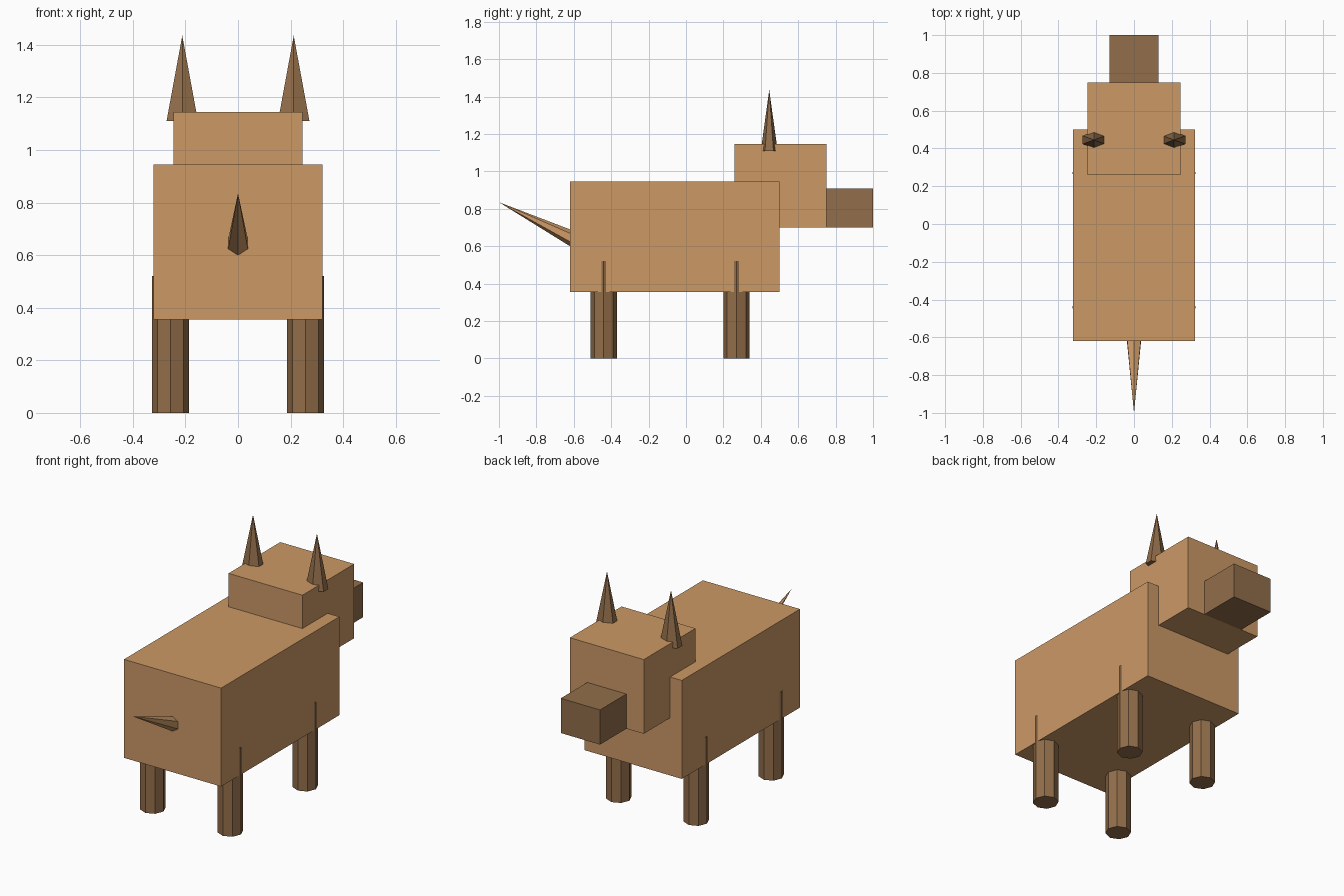
import bpy
from mathutils import Vector

if "Cube" in bpy.data.objects:
    bpy.data.objects.remove(bpy.data.objects["Cube"])


def material(name, rgb):
    m = bpy.data.materials.new(name)
    m.diffuse_color = (*rgb, 1)
    m.use_nodes = True
    m.node_tree.nodes["Principled BSDF"].inputs["Base Color"].default_value = m.diffuse_color
    return m


TAN = material("tan", (0.604, 0.319, 0.133))
BROWN = material("brown", (0.287, 0.156, 0.069))


def finish(name, mat, scale=(1, 1, 1)):
    o = bpy.context.object
    o.name = name
    o.scale = scale
    o.data.materials.append(mat)
    bpy.ops.object.transform_apply(location=False, rotation=False, scale=True)
    return o


def box(name, mat, lo, hi):
    lo, hi = Vector(lo), Vector(hi)
    bpy.ops.mesh.primitive_cube_add(size=1, location=(lo + hi) / 2)
    return finish(name, mat, hi - lo)


def spike(name, mat, base, tip, rx, ry):
    """Six-sided cone from base to tip, tilted only in the yz plane."""
    base, tip = Vector(base), Vector(tip)
    axis = tip - base
    bpy.ops.mesh.primitive_cone_add(vertices=6, radius1=1, radius2=0,
                                    depth=axis.length, location=(base + tip) / 2)
    o = finish(name, mat, (rx, ry, 1))
    o.rotation_euler = Vector((0, 0, 1)).rotation_difference(axis).to_euler()
    return o


# Body, head and snout
box("body", TAN, (-0.322, -0.62, 0.355), (0.322, 0.5, 0.945))
box("head", TAN, (-0.245, 0.26, 0.70), (0.245, 0.75, 1.145))
box("snout", BROWN, (-0.13, 0.75, 0.70), (0.13, 1.0, 0.908))

# Tail, with its base hidden inside the body
spike("tail", TAN, (0, -0.55, 0.612), (0, -1.0, 0.835), 0.05, 0.0475)

for side, s in (("left", -1), ("right", 1)):
    # Ears, slightly sunk into the head
    spike(f"{side}_ear", BROWN, (s * 0.212, 0.445, 1.11),
          (s * 0.212, 0.445, 1.435), 0.069, 0.045)
    # Octagonal legs
    for end, y in (("snout_end", 0.27), ("tail_end", -0.44)):
        bpy.ops.mesh.primitive_cylinder_add(vertices=8, radius=0.07, depth=0.52,
                                            location=(s * 0.257, y, 0.26))
        finish(f"{side}_{end}_leg", BROWN)
